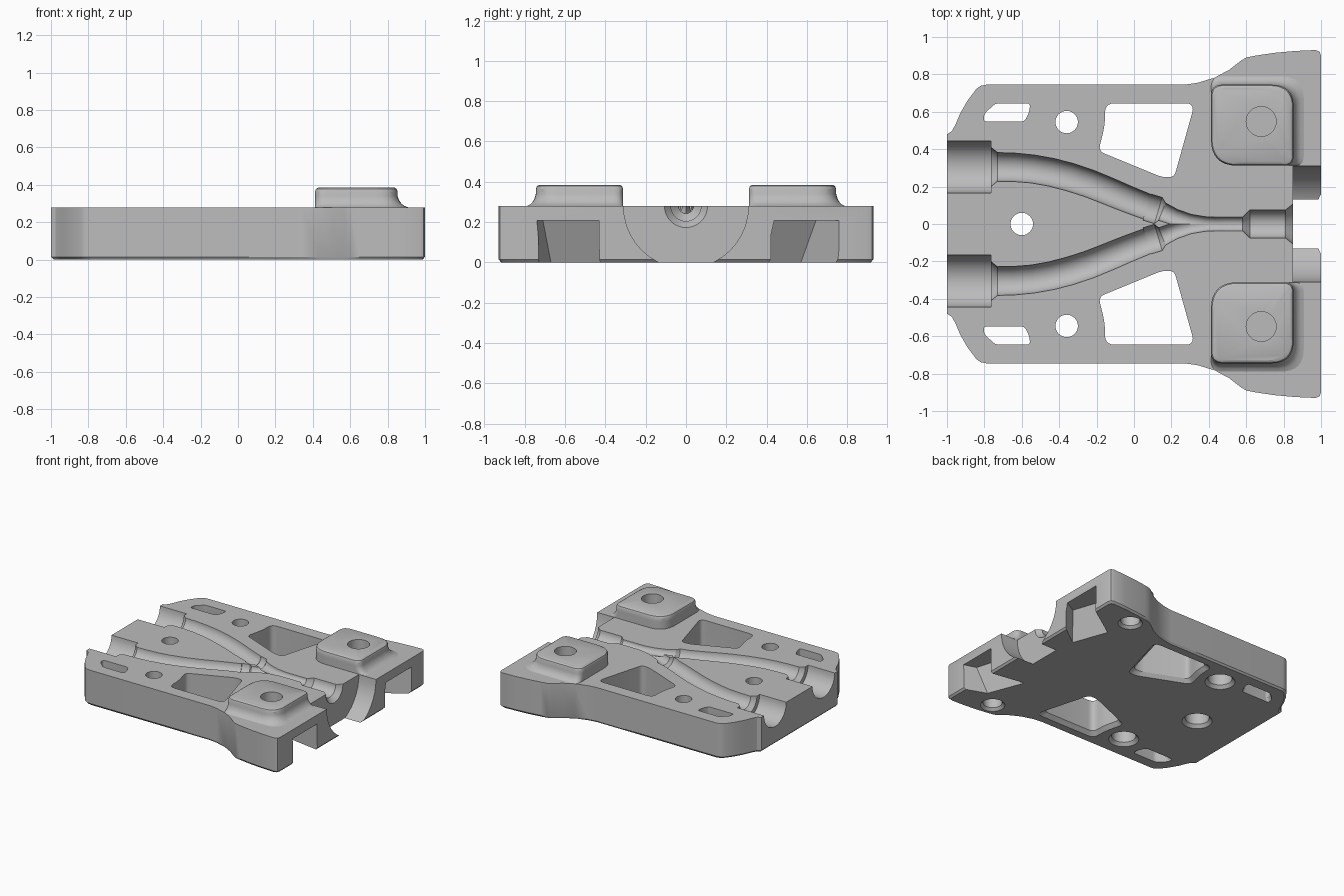
import bpy, bmesh, math
from mathutils import Vector

cube = bpy.data.objects.get("Cube")
if cube:
    bpy.data.objects.remove(cube, do_unlink=True)

TOP = 0.28

grey = bpy.data.materials.new("plain grey")
grey.use_nodes = True
grey.diffuse_color = (0.5, 0.5, 0.5, 1)
grey.node_tree.nodes["Principled BSDF"].inputs["Base Color"].default_value = grey.diffuse_color


def loft(name, rings):
    """Closed solid skinned through rings of 3D points."""
    bm = bmesh.new()
    loops = [[bm.verts.new(p) for p in ring] for ring in rings]
    for a, b in zip(loops, loops[1:]):
        for i in range(len(a)):
            j = (i + 1) % len(a)
            bm.faces.new((a[i], a[j], b[j], b[i]))
    bm.faces.new(loops[0][::-1])
    bm.faces.new(loops[-1])
    bmesh.ops.recalc_face_normals(bm, faces=bm.faces)
    mesh = bpy.data.meshes.new(name)
    bm.to_mesh(mesh)
    bm.free()
    mesh.materials.append(grey)
    obj = bpy.data.objects.new(name, mesh)
    bpy.context.collection.objects.link(obj)
    return obj


def rounded(pts, radii, steps=5):
    """Polygon with each corner replaced by a soft curve."""
    pts = [Vector(p) for p in pts]
    if not isinstance(radii, (list, tuple)):
        radii = [radii] * len(pts)
    out = []
    for i, p in enumerate(pts):
        a = p + (pts[i - 1] - p).normalized() * radii[i]
        b = p + (pts[(i + 1) % len(pts)] - p).normalized() * radii[i]
        for k in range(steps + 1):
            t = k / steps
            out.append(a * (1 - t) ** 2 + p * 2 * t * (1 - t) + b * t * t)
    return out


def prism(name, pts, levels, side=1):
    """Stack a flat outline at (z, scale) levels, scaled about its centre."""
    pts = [Vector((p[0], p[1] * side)) for p in pts]
    c = sum(pts, Vector((0, 0))) / len(pts)
    return loft(name, [[(*(c + (p - c) * s), z) for p in pts] for z, s in levels])


def bore(name, x, y, levels):
    """Round upright hole from (z, radius) levels."""
    n = 32
    return loft(name, [[(x + r * math.cos(math.tau * k / n), y + r * math.sin(math.tau * k / n), z)
                        for k in range(n)] for z, r in levels])


def channel(name, path, side=1):
    """Round bar lying in the top plane, through (x, y, radius) stations."""
    rings, n = [], 40
    for i, (x, y, r) in enumerate(path):
        a, b = path[max(i - 1, 0)], path[min(i + 1, len(path) - 1)]
        d = Vector((b[0] - a[0], b[1] - a[1])).normalized()
        rings.append([(x - d.y * r * math.cos(math.tau * k / n),
                       side * (y + d.x * r * math.cos(math.tau * k / n)),
                       TOP + r * math.sin(math.tau * k / n)) for k in range(n)])
    return loft(name, rings)


def carve(target, cutter):
    mod = target.modifiers.new("cut", "BOOLEAN")
    mod.object, mod.operation, mod.solver = cutter, "DIFFERENCE", "EXACT"
    bpy.context.view_layer.update()
    dg = bpy.context.evaluated_depsgraph_get()
    mesh = bpy.data.meshes.new_from_object(target.evaluated_get(dg))
    target.modifiers.clear()
    target.data = mesh
    bpy.data.objects.remove(cutter, do_unlink=True)


# Base plate with a thin bottom bevel
half = [(-1, .48), (-.975, .495), (-.955, .53), (-.93, .59), (-.89, .66), (-.845, .72),
        (-.82, .739), (-.79, .745), (.27, .745), (.34, .755), (.43, .782), (.51, .825),
        (.57, .872), (.6, .89), (.65, .9), (.75, .915), (.86, .925), (.97, .93),
        (.992, .922), (1, .9)]
outline = half + [(x, -y) for x, y in reversed(half)]
plate = prism("base_plate", outline, [(0, .986), (.015, 1), (TOP, 1)])

# Cable channels: two wide mouths that bend and merge into one narrow outlet
bend = [(-.79, .305, .105), (-.765, .305, .105), (-.73, .305, .077), (-.64, .303, .076),
        (-.54, .294, .075), (-.44, .276, .075), (-.34, .25, .075), (-.24, .217, .074),
        (-.14, .177, .073), (-.04, .135, .071), (.05, .1, .069), (.1, .081, .068)]
collar = [(.07, .09, .073), (.13, .072, .073), (.15, .066, .05), (.22, .036, .043),
          (.3, .014, .038), (.38, .002, .037), (.46, 0, .036)]
outlet = [(.3, 0, .036), (.58, 0, .037), (.62, 0, .075), (.81, 0, .075),
          (.85, 0, .107), (.9, 0, .12)]
for side in (1, -1):
    carve(plate, channel("mouth", [(-1.1, .305, .14), (-.765, .305, .14)], side))
    carve(plate, channel("bend", bend, side))
    carve(plate, channel("collar", collar, side))
carve(plate, channel("outlet", outlet))

# Half-round recess in the wide end
carve(plate, channel("end_recess", [(.85, 0, .31), (1.1, 0, .31)]))

# Windows, slots and screw holes through the plate
window = rounded([(-.155, .645), (.325, .645), (.215, .25), (.15, .25), (-.19, .39), (-.155, .53)],
                 [.05, .05, .03, .03, .035, .05])
slot = rounded([(-.805, .548), (-.8, .59), (-.74, .645), (-.555, .645), (-.56, .6), (-.585, .548)],
               .018)
through = [(-.05, 1.14), (0, 1.14), (.03, 1), (.4, 1)]
screw = [(-.05, .11), (0, .11), (.025, .088), (.14, .088), (.14, .06), (.4, .06)]
for side in (1, -1):
    carve(plate, prism("window", window, through, side))
    carve(plate, prism("slot", slot, through, side))
    carve(plate, bore("side_hole", -.36, side * .545, screw))
    carve(plate, bore("underside_hole", .69, side * .78, [(-.05, .09), (0, .09), (.02, .07), (.14, .07)]))
carve(plate, bore("middle_hole", -.6, 0, screw))

# Slanted pockets opening at the wide end and the underside
pockets = [([(1, .82), (.73, .57), (.83, .294), (1, .495)], [(1, .82), (.81, .645), (.9, .38), (1, .495)]),
           ([(1, -.445), (.72, -.384), (.83, -.67), (1, -.77)], [(1, -.445), (.81, -.403), (.9, -.71), (1, -.77)])]
for low, high in pockets:
    rings = []
    for ring, z in ((low, -.05), (low, 0), (high, .208)):
        rings.append([(x + (.1 if x == 1 else 0), y, z) for x, y in ring])
    carve(plate, loft("pocket", rings))

# Raised pads with a flared foot on the outer and end sides
flare = [(.262, .055, 0), (.28, .055, 0), (.288, .035, 0), (.3, .02, 0), (.318, .008, 0), (.34, 0, 0),
         (.365, 0, 0), (.378, .0, .005), (.385, 0, .016)]
for side, name in ((1, "back_pad"), (-1, "front_pad")):
    rings = []
    for z, out, inset in flare:
        x0, x1 = .412 + inset, .853 + out - inset
        y0, y1 = .312 + inset, .745 + out * .8 - inset
        ring = rounded([(x0, y0), (x1, y0), (x1, y1), (x0, y1)], [.14, .05, .12, .06], 8)
        rings.append([(p.x, p.y * side, z) for p in ring])
    pad = loft(name, rings)
    for body in (pad, plate):
        carve(body, bore("pad_hole", .68, side * .548, [(.16, .08), (.5, .08)]))

# Smooth the curved walls and keep crisp edges
bpy.ops.object.select_all(action="DESELECT")
for obj in bpy.context.scene.objects:
    if obj.type == "MESH":
        obj.select_set(True)
bpy.context.view_layer.objects.active = plate
bpy.ops.object.shade_smooth_by_angle(angle=math.radians(28))
